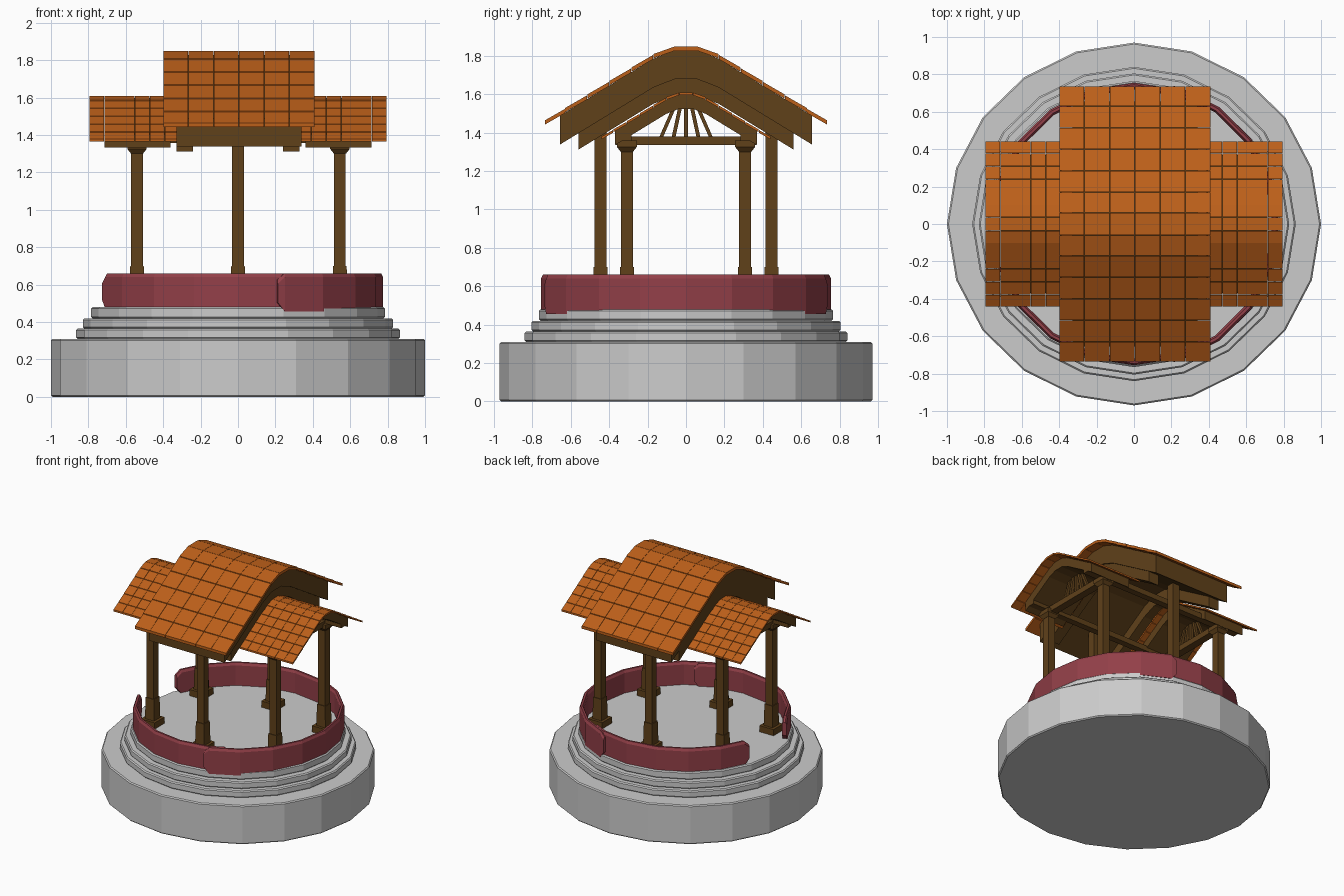
import bpy, bmesh
from math import sin, cos, pi, radians
from mathutils import Vector

if "Cube" in bpy.data.objects:
    bpy.data.objects.remove(bpy.data.objects["Cube"])


def material(name, rgb):
    m = bpy.data.materials.new(name)
    m.diffuse_color = (*rgb, 1)
    m.use_nodes = True
    m.node_tree.nodes["Principled BSDF"].inputs["Base Color"].default_value = m.diffuse_color
    return m


TILE = material("tile_orange", (0.50, 0.115, 0.01))
WOOD = material("dark_wood", (0.115, 0.052, 0.01))
RED = material("red_plaster", (0.29, 0.05, 0.065))


def finish(name, bm, mat=None, bevel=0):
    bmesh.ops.recalc_face_normals(bm, faces=bm.faces[:])
    me = bpy.data.meshes.new(name)
    bm.to_mesh(me)
    bm.free()
    ob = bpy.data.objects.new(name, me)
    bpy.context.collection.objects.link(ob)
    if mat:
        me.materials.append(mat)
    if bevel:
        b = ob.modifiers.new("bevel", 'BEVEL')
        b.width = bevel
        b.segments = 1
    return ob


def loft(bm, rings):
    """Skin equal-length rings of points and cap both ends."""
    vs = [[bm.verts.new(p) for p in r] for r in rings]
    n = len(vs[0])
    for a, b in zip(vs, vs[1:]):
        for i in range(n):
            bm.faces.new((a[i], a[(i + 1) % n], b[(i + 1) % n], b[i]))
    bm.faces.new(vs[0])
    bm.faces.new(vs[-1])


def prism(bm, yz, x0, x1):
    loft(bm, [[(x, y, z) for y, z in yz] for x in (x0, x1)])


def square(x, y, z, h):
    return [(x - h, y - h, z), (x + h, y - h, z), (x + h, y + h, z), (x - h, y + h, z)]


def oval(rx, ry, z, n=20):
    return [(rx * cos(2 * pi * i / n), ry * sin(2 * pi * i / n), z) for i in range(n)]


# stone base and steps
for name, rx, ry, z0, z1 in (("stone_base", 1.0, 0.97, 0, 0.31),
                             ("lower_step", 0.865, 0.84, 0.31, 0.365),
                             ("middle_step", 0.83, 0.805, 0.365, 0.42),
                             ("floor_step", 0.785, 0.765, 0.42, 0.48)):
    bm = bmesh.new()
    loft(bm, [oval(rx, ry, z0), oval(rx, ry, z1)])
    finish(name, bm, None, 0.008)


# curved parapet walls, open at -x
def parapet(name, a0, a1, rx, ry, zb):
    bm = bmesh.new()
    stations = [(a0, 0.05), (a0 + 3, 0)]
    stations += [(a, 0) for a in range(-180, 181, 18) if a0 + 3 < a < a1 - 3]
    stations += [(a1 - 3, 0), (a1, 0.05)]
    rings = []
    for a, cut in stations:
        t, lo, hi = radians(a), zb + cut, 0.66 - cut * 0.7
        # keep cut ends on the 20-sided outline
        k = cos(radians(9)) / cos(radians(a % 18 - 9))
        sec = [(0, lo), (0, hi - 0.02), (0.01, hi), (0.025, hi), (0.035, hi - 0.02), (0.035, lo)]
        rings.append([((rx - d) * k * cos(t), (ry - d) * k * sin(t), z) for d, z in sec])
    loft(bm, rings)
    finish(name, bm, RED)


parapet("side_parapet", -74, 74, 0.775, 0.772, 0.455)
parapet("back_parapet", 60, 162, 0.765, 0.755, 0.47)
parapet("front_parapet", -162, -60, 0.765, 0.755, 0.47)

# columns with plinths and capitals
for i, (x, y, top) in enumerate([(0, 0.445, 1.45), (0.545, 0.308, 1.33), (-0.54, 0.308, 1.33)]):
    for s, side in ((-1, "front"), (1, "back")):
        bm = bmesh.new()
        loft(bm, [square(x, s * y, z, h) for z, h in
                  ((0.48, 0.062), (0.53, 0.062), (0.53, 0.04), (0.70, 0.036),
                   (0.70, 0.031), (top, 0.031))])
        if x:
            loft(bm, [square(x, s * y, z, h) for z, h in
                      ((1.30, 0.032), (1.325, 0.052), (1.36, 0.052))])
        finish(f"{side}_column_{i}", bm, WOOD)


def roof_z(y):
    """Main roof outline height at depth y."""
    pts = [(0, 1.85), (0.06, 1.848), (0.17, 1.805), (0.8, 1.42)]
    y = abs(y)
    for (a, za), (b, zb) in zip(pts, pts[1:]):
        if y <= b:
            return za + (zb - za) * (y - a) / (b - a)


def band(k, top, y_end, up, down):
    """Closed yz strip that follows the roof curve, k = roof scale."""
    ys = [-y_end / k, -0.17, -0.06, 0.06, 0.17, y_end / k]
    line = [(k * y, top + k * (roof_z(y) - 1.85)) for y in ys]
    return [(y, z - up) for y, z in line] + [(y, z - down) for y, z in reversed(line)]


# tiles as separate slabs, row by row
ROWS = [0.735, 0.63, 0.515, 0.40, 0.285, 0.17, 0.06]


def tiles(name, k, top, x0, x1, cols=6):
    bm = bmesh.new()
    ys = ROWS + [-r for r in reversed(ROWS)]
    w = (x1 - x0) / cols
    for a, b in zip(ys, ys[1:]):
        pa, pb = [Vector((k * y, top + k * (roof_z(y) - 1.85))) for y in (a, b)]
        d = (pb - pa).normalized() * 0.001
        pa, pb = pa + d, pb - d
        n = Vector((0, -0.02 * k - 0.002))
        # the lower edge of each tile sits slightly proud
        lift = Vector((0, 0.004 * k))
        if abs(a) > abs(b) + 0.01:
            pa = pa + lift
        elif abs(b) > abs(a) + 0.01:
            pb = pb + lift
        for c in range(cols):
            prism(bm, [pa, pb, pb + n, pa + n], x0 + c * w + 0.001, x0 + (c + 1) * w - 0.001)
    finish(name, bm, TILE)


# main roof: tiles, timber shell, gable rafters
tiles("main_roof_tiles", 1, 1.85, -0.40, 0.41)
bm = bmesh.new()
prism(bm, band(1, 1.85, 0.655, 0.02, 0.17), -0.33, 0.34)
finish("main_roof_shell", bm, WOOD)
for s in (-1, 1):
    bm = bmesh.new()
    prism(bm, band(1, 1.85, 0.56, 0.15, 0.255), s * 0.285 - 0.045, s * 0.285 + 0.045)
    finish("main_rafter", bm, WOOD)

# side roofs with trusses
for s, side in ((-1, "left"), (1, "right")):
    outer = 0.795
    tiles(f"{side}_roof_tiles", 0.6, 1.61, *sorted((s * 0.31, s * outer)))
    bm = bmesh.new()
    prism(bm, band(0.6, 1.61, 0.37, 0.01, 0.085), *sorted((s * 0.36, s * 0.715)))
    finish(f"{side}_roof_shell", bm, WOOD)

    xc = s * 0.543
    bm = bmesh.new()
    prism(bm, [(-0.365, 1.335), (0.365, 1.335), (0.365, 1.38), (-0.365, 1.38)],
          xc - 0.03, xc + 0.03)
    finish(f"{side}_tie_beam", bm, WOOD)

    bm = bmesh.new()
    for yb, yt in ((-0.13, -0.06), (-0.065, -0.03), (0, 0), (0.065, 0.03), (0.13, 0.06)):
        prism(bm, [(yb - 0.01, 1.375), (yb + 0.01, 1.375), (yt + 0.01, 1.535), (yt - 0.01, 1.535)],
              xc - 0.012, xc + 0.012)
    finish(f"{side}_truss_struts", bm, WOOD)

# long beams tying the columns together
for s, side in ((-1, "front"), (1, "back")):
    bm = bmesh.new()
    y = s * 0.308
    prism(bm, [(y - 0.025, 1.357), (y + 0.025, 1.357), (y + 0.025, 1.40), (y - 0.025, 1.40)],
          -0.705, 0.715)
    finish(f"{side}_long_beam", bm, WOOD)
